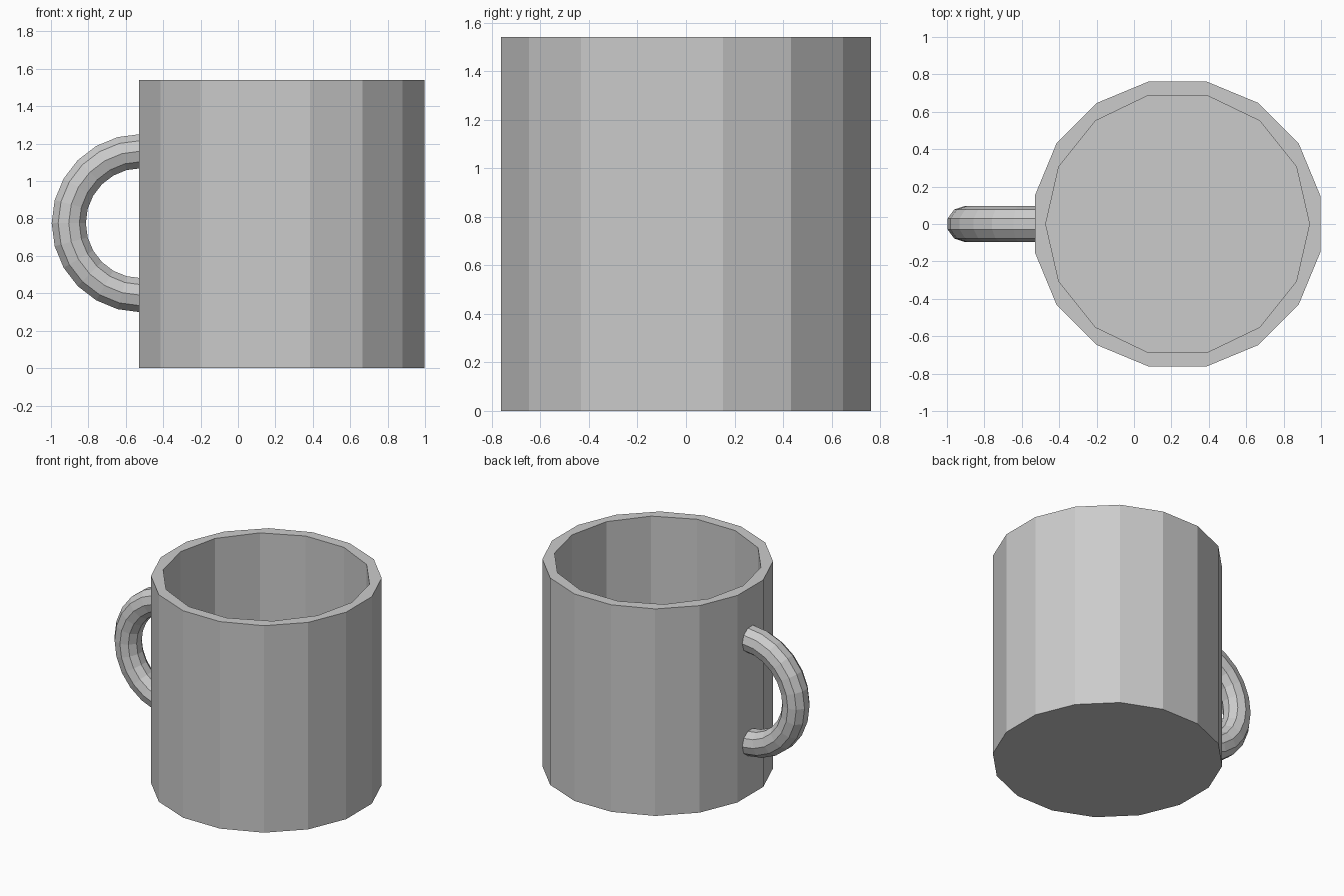
import bpy, bmesh
from math import cos, sin, pi, radians

if "Cube" in bpy.data.objects:
    bpy.data.objects.remove(bpy.data.objects["Cube"])

CX, HEIGHT = 0.233, 1.54


def new_object(name, bm):
    bmesh.ops.recalc_face_normals(bm, faces=bm.faces[:])
    mesh = bpy.data.meshes.new(name)
    bm.to_mesh(mesh)
    bm.free()
    ob = bpy.data.objects.new(name, mesh)
    bpy.context.collection.objects.link(ob)
    return ob


def loft(name, rings):
    """Skin a list of equal-length point rings and cap both ends."""
    bm = bmesh.new()
    loops = [[bm.verts.new(p) for p in ring] for ring in rings]
    n = len(loops[0])
    for a, b in zip(loops, loops[1:]):
        for i in range(n):
            j = (i + 1) % n
            bm.faces.new((a[i], a[j], b[j], b[i]))
    bm.faces.new(loops[0])
    bm.faces.new(loops[-1])
    return new_object(name, bm)


def circle(radius, z, sides, start):
    return [(CX + radius * cos(start + 2 * pi * i / sides),
             radius * sin(start + 2 * pi * i / sides), z) for i in range(sides)]


# Faceted cup body
body = loft("cup_body", [circle(0.778, z, 16, radians(11.25)) for z in (0, HEIGHT)])

# Hollow interior, leaving a floor
cutter = loft("interior_cutter", [circle(0.705, z, 14, 0) for z in (0.08, HEIGHT + 0.2)])
cutter.hide_render = True
cutter.hide_viewport = True
hollow = body.modifiers.new("hollow", 'BOOLEAN')
hollow.operation = 'DIFFERENCE'
hollow.solver = 'EXACT'
hollow.object = cutter

# Half-ring handle whose ends run slightly into the cup wall
HX, HZ, MAJOR, MINOR, SIDES, STEPS = -0.52, 0.775, 0.385, 0.096, 10, 12


def handle_ring(angle, shift=0.0):
    ring = []
    for k in range(SIDES):
        t = 2 * pi * (k + 0.5) / SIDES
        r = MAJOR + MINOR * cos(t)
        ring.append((HX + shift + r * cos(angle), MINOR * sin(t), HZ + r * sin(angle)))
    return ring


arc = [handle_ring(pi / 2 + pi * i / STEPS) for i in range(STEPS + 1)]
loft("handle", [handle_ring(pi / 2, 0.03)] + arc + [handle_ring(1.5 * pi, 0.03)])
